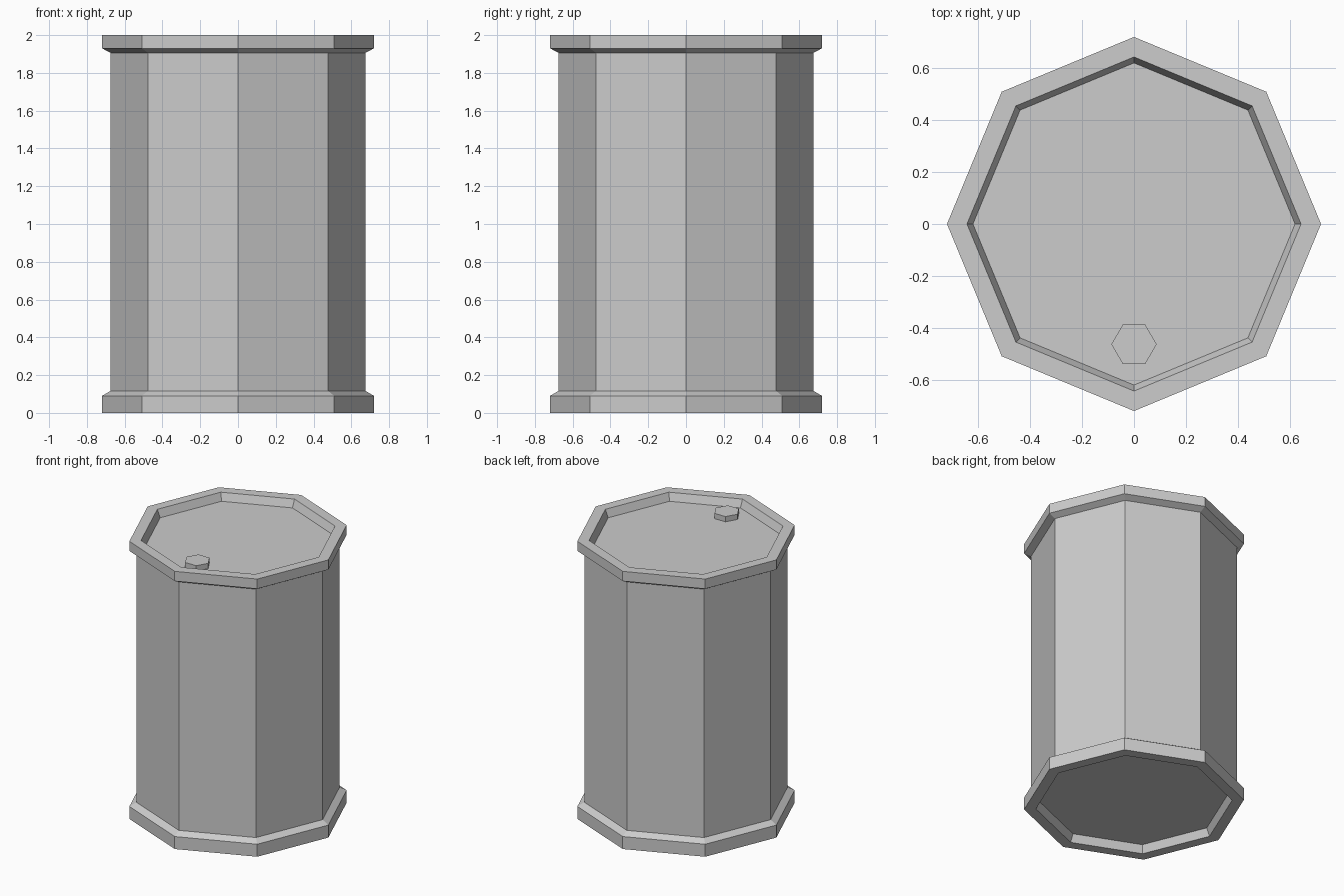
import bpy
import bmesh
from math import cos, sin, tau

cube = bpy.data.objects.get("Cube")
if cube:
    bpy.data.objects.remove(cube, do_unlink=True)

metal = bpy.data.materials.new("grey_metal")
metal.use_nodes = True
grey = (0.604, 0.604, 0.604, 1)
metal.diffuse_color = grey
metal.node_tree.nodes["Principled BSDF"].inputs["Base Color"].default_value = grey


def lathe(name, profile, sides, center=(0, 0), cap_start=False, cap_end=False):
    """Turn a (radius, height) profile into a flat-sided solid of revolution."""
    bm = bmesh.new()
    rings = []
    for r, z in profile:
        rings.append([bm.verts.new((center[0] + r * cos(tau * i / sides),
                                    center[1] + r * sin(tau * i / sides), z))
                      for i in range(sides)])
    for low, high in zip(rings, rings[1:]):
        for i in range(sides):
            j = (i + 1) % sides
            bm.faces.new((low[i], low[j], high[j], high[i]))
    if cap_start:
        bm.faces.new(rings[0][::-1])
    if cap_end:
        bm.faces.new(rings[-1])
    mesh = bpy.data.meshes.new(name)
    bm.to_mesh(mesh)
    bm.free()
    mesh.materials.append(metal)
    obj = bpy.data.objects.new(name, mesh)
    bpy.context.collection.objects.link(obj)
    return obj


SIDES = 8
BODY_R, RIM_R, LIP_R, FLOOR_R = 0.674, 0.72, 0.643, 0.62
HEIGHT, RECESS = 2.0, 0.055
BASE_TOP, LID_BOTTOM = 0.117, 1.906

# Straight drum wall
lathe("barrel_body", [(BODY_R, BASE_TOP), (BODY_R, LID_BOTTOM)], SIDES)

# Bottom rim with its recessed base
lathe("bottom_rim", [(FLOOR_R, RECESS), (LIP_R, 0), (RIM_R, 0),
                     (RIM_R, 0.09), (BODY_R, BASE_TOP)], SIDES, cap_start=True)

# Top rim with its recessed lid
lathe("top_rim", [(BODY_R, LID_BOTTOM), (RIM_R, 1.93), (RIM_R, HEIGHT),
                  (LIP_R, HEIGHT), (FLOOR_R, HEIGHT - RECESS)], SIDES, cap_end=True)

# Hexagonal filler plug near the front of the lid
lathe("filler_plug", [(0.087, HEIGHT - RECESS), (0.087, 1.983)], 6,
      center=(0, -0.463), cap_end=True)
